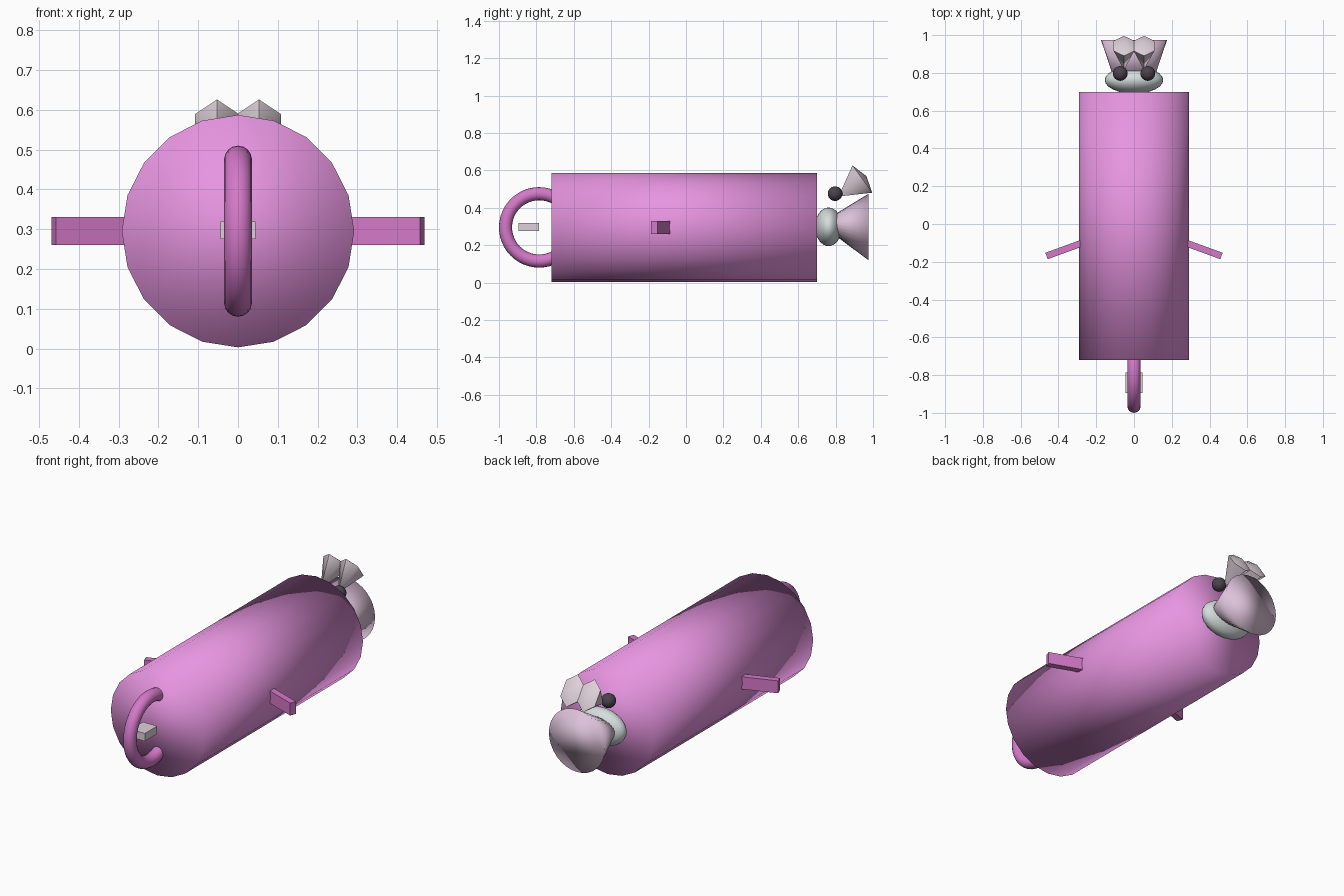
import bpy, bmesh, math
from mathutils import Vector

if "Cube" in bpy.data.objects:
    bpy.data.objects.remove(bpy.data.objects["Cube"])


def mat(name, rgb):
    m = bpy.data.materials.new(name)
    m.diffuse_color = (*rgb, 1)
    m.use_nodes = True
    m.node_tree.nodes["Principled BSDF"].inputs["Base Color"].default_value = m.diffuse_color
    return m


PINK = mat("pink", (0.8, 0.3, 0.75))
DEEP = mat("deep_pink", (0.66, 0.19, 0.58))
PALE = mat("pale_pink", (0.72, 0.54, 0.7))
BLUSH = mat("blush", (0.74, 0.64, 0.7))
GREY = mat("light_grey", (0.66, 0.72, 0.72))
DARK = mat("dark", (0.07, 0.055, 0.075))


def finish(name, material, smooth=True):
    o = bpy.context.object
    o.name = name
    o.data.materials.append(material)
    if smooth:
        bpy.ops.object.shade_smooth()
    return o


def ball(name, loc, scale, material):
    bpy.ops.mesh.primitive_uv_sphere_add(segments=24, ring_count=16, radius=1, location=loc)
    bpy.context.object.scale = scale
    return finish(name, material)


def box(name, loc, size, material, rz=0):
    bpy.ops.mesh.primitive_cube_add(size=1, location=loc, rotation=(0, 0, rz))
    bpy.context.object.scale = size
    return finish(name, material, False)


def mesh_object(name, verts, faces, material):
    bm = bmesh.new()
    vs = [bm.verts.new(v) for v in verts]
    for f in faces:
        bm.faces.new([vs[i] for i in f])
    bmesh.ops.recalc_face_normals(bm, faces=bm.faces)
    me = bpy.data.meshes.new(name)
    bm.to_mesh(me)
    bm.free()
    o = bpy.data.objects.new(name, me)
    bpy.context.collection.objects.link(o)
    bpy.context.view_layer.objects.active = o
    bpy.ops.object.select_all(action='DESELECT')
    o.select_set(True)
    return finish(name, material)


# long barrel body, 20 sides, fully smooth shaded
bpy.ops.mesh.primitive_cylinder_add(vertices=20, radius=0.292, depth=1.42,
                                    location=(0, -0.01, 0.295), rotation=(math.pi / 2, 0, 0))
finish("body", PINK)

# ring on the front end, with the small block inside it
bpy.ops.mesh.primitive_torus_add(major_radius=0.18, minor_radius=0.035, major_segments=48,
                                 minor_segments=16, location=(0, -0.785, 0.295),
                                 rotation=(0, math.pi / 2, 0))
finish("front_ring", DEEP)
box("ring_block", (0, -0.84, 0.297), (0.088, 0.11, 0.044), BLUSH)

# side arms, swept towards the front
for s, side in ((1, "right"), (-1, "left")):
    a = math.radians(20)
    box(side + "_arm", (s * 0.355, -0.13, 0.295), (0.23, 0.036, 0.07), DEEP, -s * a)

# rear face: oval, flared cone and eyes
ball("rear_oval", (0, 0.762, 0.298), (0.155, 0.072, 0.103), GREY)

N = 32
verts = []
for y, zc, rx, rz in ((0.75, 0.312, 0.1, 0.025), (0.975, 0.297, 0.175, 0.177)):
    for i in range(N):
        t = math.tau * i / N
        verts.append((rx * math.cos(t), y, zc + rz * math.sin(t)))
faces = [(i, (i + 1) % N, N + (i + 1) % N, N + i) for i in range(N)]
faces += [tuple(range(N)), tuple(range(N, 2 * N))]
mesh_object("flared_cone", verts, faces, PALE)

# six-sided ears: cone opening up and back, with a shallow rear point
up = Vector((0, -0.105, 0.145)).normalized()
axis = Vector((0, 0.145, 0.105)).normalized()
for s, side in ((1, "right"), (-1, "left")):
    ball(side + "_eye", (s * 0.073, 0.797, 0.475), (0.039,) * 3, DARK)
    base = Vector((s * 0.053, 0.943, 0.553))
    verts = [base - axis * 0.158, base + axis * 0.027]
    for i in range(6):
        t = math.tau * i / 6
        verts.append(base + up * 0.09 * math.cos(t) + Vector((0.063 * math.sin(t), 0, 0)))
    faces = [(k, 2 + i, 2 + (i + 1) % 6) for k in (0, 1) for i in range(6)]
    mesh_object(side + "_ear", verts, faces, BLUSH)
    bpy.ops.object.shade_smooth_by_angle(angle=math.radians(50))
